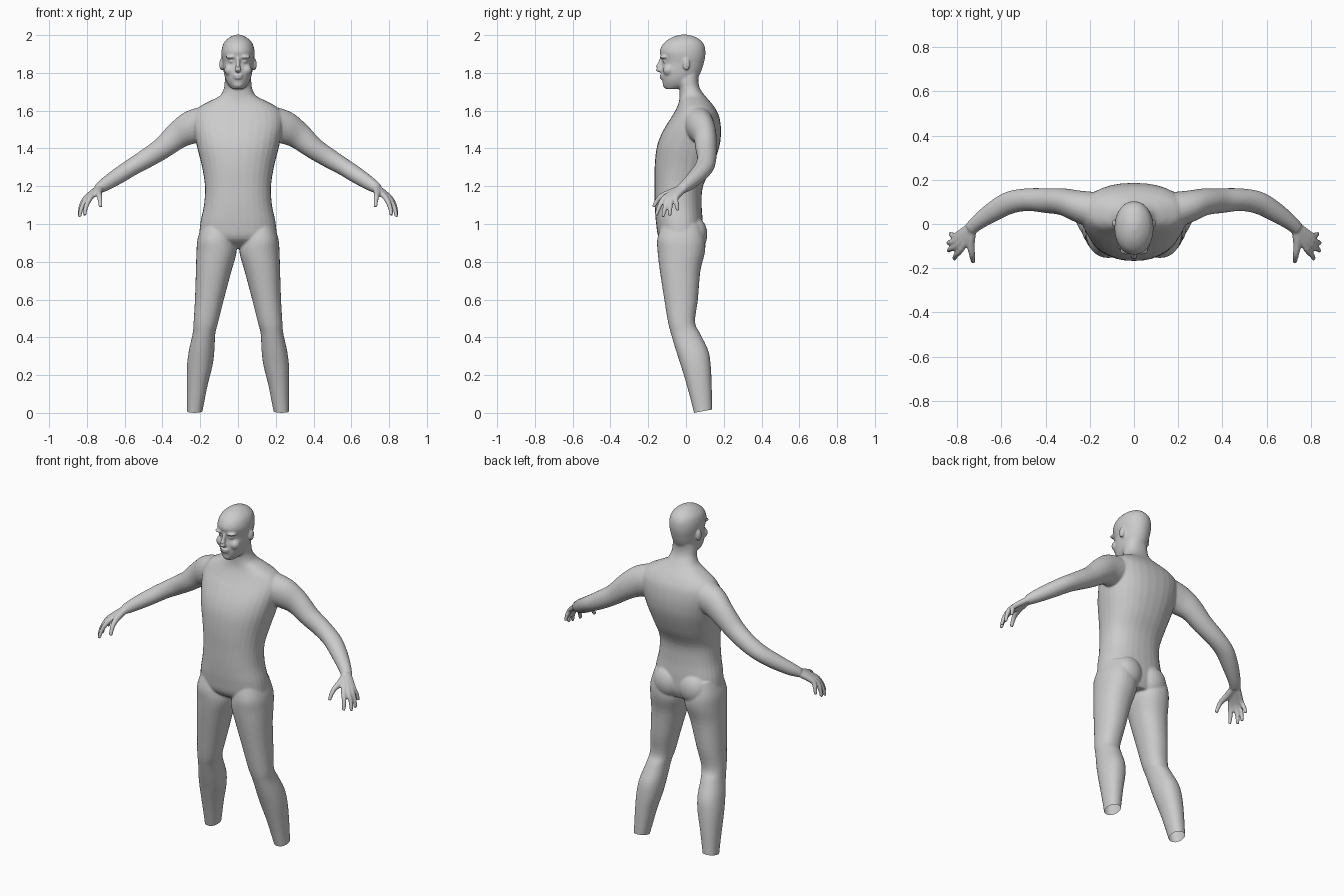
import bpy, bmesh, math
from mathutils import Vector, Matrix

bm = bmesh.new()


def smooth_path(rows, steps=4):
    """Catmull-Rom resampling of a list of equal-length tuples."""
    rows = [Vector(r) for r in rows]
    out = []
    for i in range(len(rows) - 1):
        a, b, c, d = rows[max(i - 1, 0)], rows[i], rows[i + 1], rows[min(i + 2, len(rows) - 1)]
        for k in range(steps):
            t = k / steps
            out.append(b + (c - a) * (0.5 * t) + (a * 2 - b * 5 + c * 4 - d) * (0.5 * t * t)
                       + (b * 3 - a - c * 3 + d) * (0.5 * t ** 3))
    return out + [rows[-1]]


def loft(rings, power=2.0, n=32):
    """rings: (centre, u axis, v axis) -> closed shell with superellipse sections."""
    loops = []
    for c, u, v in rings:
        loop = []
        for i in range(n):
            a = math.tau * i / n
            ca, sa = math.cos(a), math.sin(a)
            x = math.copysign(abs(ca) ** (2 / power), ca)
            y = math.copysign(abs(sa) ** (2 / power), sa)
            loop.append(bm.verts.new(c + u * x + v * y))
        loops.append(loop)
    for a, b in zip(loops, loops[1:]):
        for i in range(n):
            j = (i + 1) % n
            bm.faces.new((a[i], a[j], b[j], b[i]))
    bm.faces.new(loops[0][::-1])
    bm.faces.new(loops[-1])


def stack(rows, power=2.0):
    """rows: (z, x_min, x_max, y_front, y_back) horizontal sections."""
    loft([(Vector(((x0 + x1) / 2, (y0 + y1) / 2, z)), Vector(((x1 - x0) / 2, 0, 0)),
           Vector((0, (y1 - y0) / 2, 0))) for z, x0, x1, y0, y1 in smooth_path(rows)], power)


def tube(rows, n=24):
    """rows: (x, y, z, side radius, vertical radius) along a path."""
    pts = smooth_path(rows)
    rings = []
    for i, p in enumerate(pts):
        t = (Vector(pts[min(i + 1, len(pts) - 1)][:3]) - Vector(pts[max(i - 1, 0)][:3])).normalized()
        u = t.cross(Vector((0, 0, 1))).normalized()
        v = u.cross(t) * -1
        rings.append((Vector(p[:3]), u * p[3], v * -p[4]))
    loft(rings, 2.0, n)


def ball(loc, size):
    m = Matrix.Translation(loc) @ Matrix.Diagonal((*size, 1))
    bmesh.ops.create_uvsphere(bm, u_segments=24, v_segments=16, radius=1, matrix=m)


# Leg
stack([(1.0, .03, .19, -.13, .08), (.92, .02, .214, -.152, .10), (.85, .008, .22, -.15, .10),
       (.75, .035, .223, -.138, .076), (.6, .075, .228, -.115, .063), (.48, .105, .235, -.095, .048),
       (.42, .12, .24, -.08, .075), (.33, .125, .26, -.053, .118), (.25, .135, .27, -.027, .131),
       (.15, .16, .271, .003, .136), (.05, .18, .27, .03, .138), (-.05, .2, .27, .055, .14)], 2.2)
# Glute
ball((.085, .05, .945), (.085, .063, .09))
# Arm
tube([(.17, .06, 1.535, .085, .09), (.25, .08, 1.51, .072, .088), (.32, .1, 1.468, .061, .072),
      (.40, .106, 1.402, .056, .058), (.48, .11, 1.35, .051, .052), (.56, .097, 1.302, .051, .046),
      (.63, .06, 1.257, .046, .043), (.70, .012, 1.212, .036, .036), (.738, -.022, 1.187, .03, .027)])
# Fingers, each running from the wrist through its knuckle
fingers = [((-.028, 1.187), (.78, -.112, 1.14), (.805, -.142, 1.09), (.812, -.158, 1.045)),
           ((-.022, 1.19), (.798, -.095, 1.137), (.828, -.112, 1.085), (.839, -.122, 1.037)),
           ((-.016, 1.19), (.806, -.074, 1.137), (.832, -.083, 1.09), (.84, -.086, 1.043)),
           ((-.01, 1.187), (.803, -.052, 1.14), (.823, -.049, 1.105), (.83, -.044, 1.07))]
for (wy, wz), knuckle, mid, tip in fingers:
    tube([(.728, wy + .01, wz + .008, .018, .018), (*knuckle, .015, .015),
          (*mid, .0125, .0125), (*tip, .009, .009)], 12)
# Thumb
tube([(.73, -.02, 1.19, .02, .02), (.738, -.085, 1.165, .019, .019),
      (.732, -.14, 1.14, .014, .014), (.727, -.172, 1.09, .01, .01)], 12)
# Ear, brow, cheek and eye
ball((.089, .002, 1.845), (.01, .019, .032))
ball((.036, -.117, 1.884), (.03, .022, .01))
ball((.045, -.092, 1.815), (.028, .03, .03))
ball((.033, -.108, 1.862), (.016, .016, .012))

# Mirror all paired parts
dup = bmesh.ops.duplicate(bm, geom=bm.verts[:] + bm.edges[:] + bm.faces[:])["geom"]
bmesh.ops.scale(bm, vec=(-1, 1, 1), verts=[g for g in dup if isinstance(g, bmesh.types.BMVert)])
bmesh.ops.reverse_faces(bm, faces=[g for g in dup if isinstance(g, bmesh.types.BMFace)])

# Torso and neck
stack([(z, -w, w, f, b) for z, w, f, b in [
    (.87, .10, -.07, .07), (.92, .195, -.14, .09), (1.0, .2, -.158, .09), (1.1, .18, -.165, .083),
    (1.2, .175, -.166, .09), (1.3, .19, -.166, .138), (1.4, .215, -.156, .174), (1.47, .23, -.133, .185),
    (1.53, .24, -.10, .183), (1.58, .235, -.068, .172), (1.62, .205, -.047, .15), (1.65, .15, -.037, .126),
    (1.68, .095, -.034, .10), (1.72, .074, -.036, .073), (1.76, .07, -.05, .065), (1.80, .065, -.05, .07)]], 2.3)
# Head
stack([(z, -w, w, f, b) for z, w, f, b in [
    (1.715, .03, -.108, -.04), (1.735, .05, -.12, .03), (1.76, .064, -.126, .05), (1.79, .073, -.13, .072),
    (1.82, .078, -.129, .085), (1.85, .081, -.124, .094), (1.88, .086, -.13, .101), (1.91, .088, -.139, .103),
    (1.94, .083, -.13, .099), (1.965, .071, -.11, .085), (1.988, .045, -.075, .055), (2.002, .015, -.03, .01)]], 2.1)
# Nose, lips and chin
tube([(0, -.124, 1.885, .011, .011), (0, -.138, 1.85, .01, .012), (0, -.146, 1.823, .016, .017),
      (0, -.132, 1.812, .016, .01)], 16)
ball((0, -.125, 1.787), (.028, .016, .007))
ball((0, -.123, 1.773), (.025, .016, .007))
ball((0, -.108, 1.738), (.026, .016, .017))

mesh = bpy.data.meshes.new("body")
bmesh.ops.recalc_face_normals(bm, faces=bm.faces[:])
bm.to_mesh(mesh)
bm.free()
body = bpy.data.objects.new("body", mesh)
bpy.context.collection.objects.link(body)
bpy.context.view_layer.objects.active = body
body.select_set(True)

# Fuse the parts into one smooth skin
rem = body.modifiers.new("fuse", 'REMESH')
rem.mode = 'VOXEL'
rem.voxel_size = .0055
smo = body.modifiers.new("relax", 'SMOOTH')
smo.factor = .5
smo.iterations = 6
for name in ("fuse", "relax"):
    bpy.ops.object.modifier_apply(modifier=name)

# Cut the ankles open with a slight tilt
bm = bmesh.new()
bm.from_mesh(body.data)
bmesh.ops.bisect_plane(bm, geom=bm.verts[:] + bm.edges[:] + bm.faces[:], plane_co=(0, .04, 0),
                       plane_no=(0, -.18, 1), clear_inner=True)
bm.to_mesh(body.data)
bm.free()
bpy.ops.object.shade_smooth()
